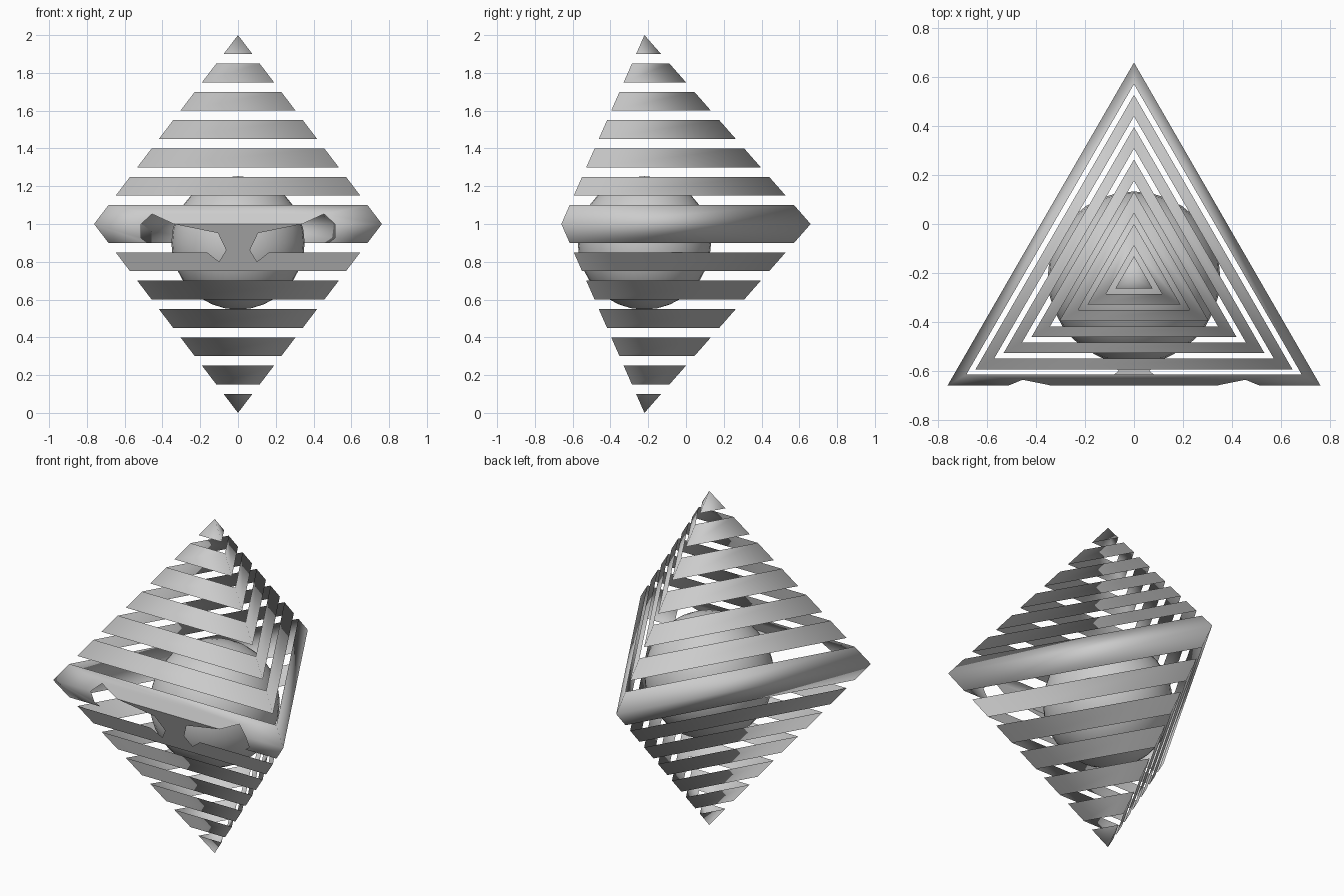
import bpy, bmesh

if "Cube" in bpy.data.objects:
    bpy.data.objects.remove(bpy.data.objects["Cube"])

CY = -0.22            # centre axis of the triangular bipyramid
HALF, INR = 0.762, 0.44   # half side and in-radius at the equator


def front(x, z):
    """Point on the front face of the bipyramid."""
    return (x, CY - INR * (1 - abs(z - 1)), z)


def loop(z):
    """Triangular section: front left, front right, back."""
    s = 1 - abs(z - 1)
    return [front(-HALF * s, z), front(HALF * s, z), (0, CY + 2 * INR * s, z)]


def build(name, polys, smooth=True):
    bm = bmesh.new()
    for p in polys:
        bm.faces.new([bm.verts.new(c) for c in p])
    bmesh.ops.remove_doubles(bm, verts=bm.verts, dist=1e-4)
    for f in bm.faces:
        f.smooth = smooth
    me = bpy.data.meshes.new(name)
    bm.to_mesh(me)
    bm.free()
    ob = bpy.data.objects.new(name, me)
    bpy.context.collection.objects.link(ob)
    return ob


def walls(z0, z1, sides=(0, 1, 2)):
    a, b = loop(z0), loop(z1)
    return [[a[i], a[(i + 1) % 3], b[(i + 1) % 3], b[i]] for i in sides]


def mirrored(right):
    """Close a right-hand front outline by mirroring it in x."""
    return [front(x, z) for x, z in right] + [front(-x, z) for x, z in reversed(right)]


# Pointed tips
for name, apex, z in (("top_tip", 2, 1.9), ("bottom_tip", 0, 0.1)):
    b = loop(z)
    tris = []
    for i in range(3):
        t = [b[i], b[(i + 1) % 3], (0, CY, apex)]
        tris.append(t if apex else t[::-1])
    build(name, tris)

# Plain sloping triangular bands
for k in range(5):
    z = 1.15 + 0.15 * k
    build(f"upper_band_{k + 1}", walls(z, z + 0.1))
    if k:
        build(f"lower_band_{k + 1}", walls(1.9 - z, 2.0 - z))

# Equator band: two side walls, with the eye openings cut into the front
polys = walls(0.9, 1.0, (1, 2)) + walls(1.0, 1.1, (1, 2))
polys.append(mirrored([(0.34, 1.0), (0.455, 1.053), (0.513, 1.0),
                       (HALF, 1.0), (HALF * 0.9, 1.1)]))
cheek = [(0.48, 0.9), (HALF * 0.9, 0.9), (HALF, 1.0), (0.513, 1.0), (0.513, 0.926)]
polys.append([front(x, z) for x, z in cheek])
polys.append([front(-x, z) for x, z in reversed(cheek)])
build("equator_band", polys)

# Band under the eyes, joined to the equator by the nose bridge
build("lower_band_1", walls(0.75, 0.85, (1, 2)))
build("nose_bridge_band", [mirrored([
    (HALF * 0.75, 0.75), (HALF * 0.85, 0.85), (0.164, 0.85), (0.1, 0.8),
    (0.063, 0.862), (0.106, 0.952), (0.34, 1.0)])], smooth=False)

# Inner ball
bpy.ops.mesh.primitive_uv_sphere_add(segments=32, ring_count=16, radius=0.353,
                                     location=(0, CY, 0.9))
bpy.context.object.name = "inner_ball"
bpy.ops.object.shade_smooth()
